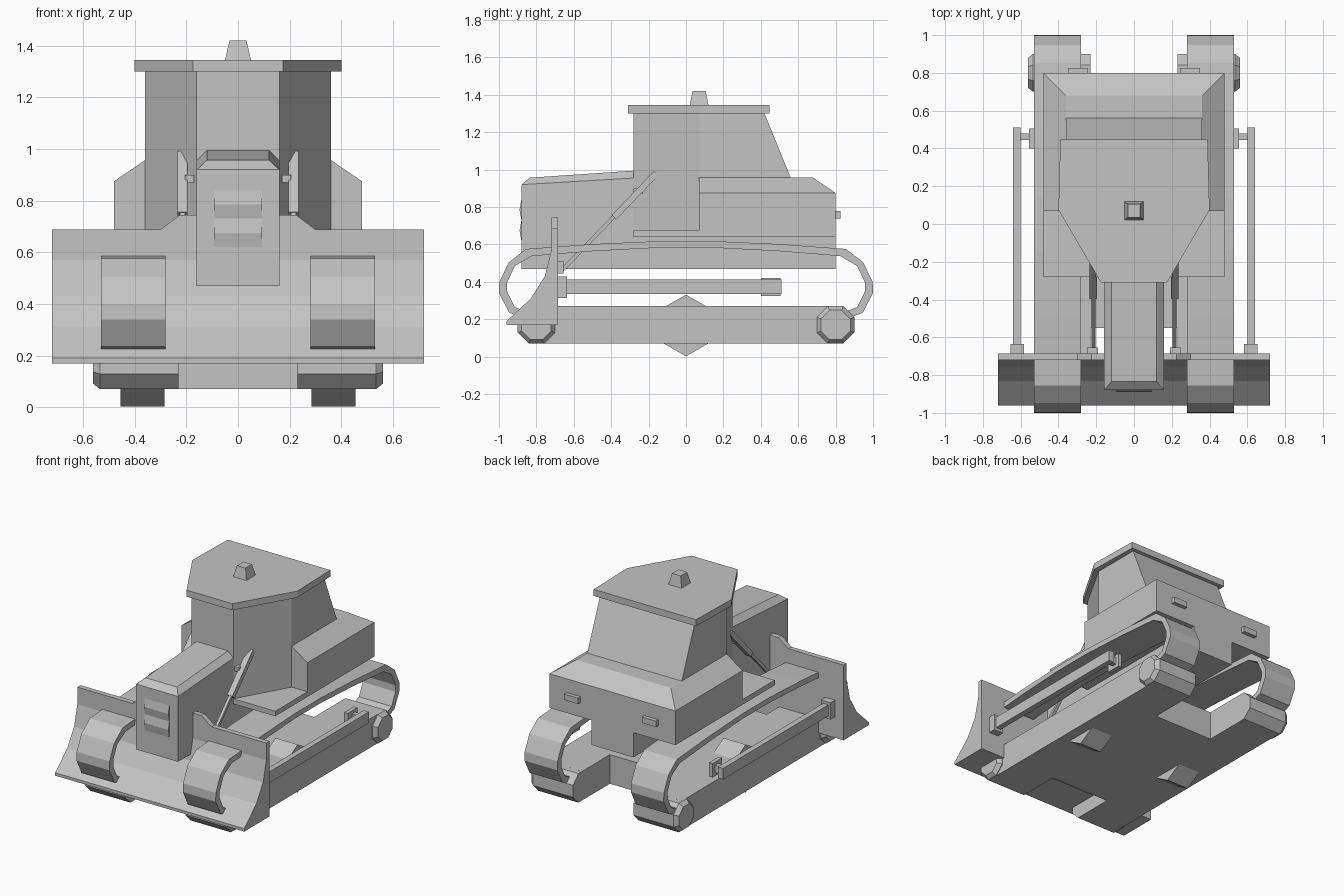
import bpy, bmesh, math
from mathutils import Vector

if "Cube" in bpy.data.objects:
    bpy.data.objects.remove(bpy.data.objects["Cube"])

grey = bpy.data.materials.new("plain grey")
grey.use_nodes = True
COLOR = (0.55, 0.55, 0.55, 1)
grey.diffuse_color = COLOR
grey.node_tree.nodes["Principled BSDF"].inputs["Base Color"].default_value = COLOR


def loft(name, rings):
    """Closed solid through rings that have equal point counts."""
    bm = bmesh.new()
    loops = [[bm.verts.new(p) for p in ring] for ring in rings]
    n = len(loops[0])
    for a, b in zip(loops, loops[1:]):
        for i in range(n):
            j = (i + 1) % n
            bm.faces.new((a[i], a[j], b[j], b[i]))
    bm.faces.new(loops[0])
    bm.faces.new(loops[-1])
    bmesh.ops.recalc_face_normals(bm, faces=bm.faces)
    mesh = bpy.data.meshes.new(name)
    bm.to_mesh(mesh)
    bm.free()
    mesh.materials.append(grey)
    obj = bpy.data.objects.new(name, mesh)
    bpy.context.collection.objects.link(obj)
    return obj


def side_prism(name, yz, x0, x1):
    return loft(name, [[(x, y, z) for y, z in yz] for x in (x0, x1)])


def top_prism(name, xy, z0, z1):
    return loft(name, [[(x, y, z) for x, y in xy] for z in (z0, z1)])


def rect(x, y0, y1, z):
    return [(-x, y0, z), (x, y0, z), (x, y1, z), (-x, y1, z)]


def box(name, x0, x1, y0, y1, z0, z1):
    return side_prism(name, [(y0, z0), (y1, z0), (y1, z1), (y0, z1)], x0, x1)


def polygon(n, r, y, z, turn=0.0):
    return [(y + r * math.cos(turn + math.tau * i / n),
             z + r * math.sin(turn + math.tau * i / n)) for i in range(n)]


def bar(name, start, end, w, h):
    """Square bar between two points in one x plane."""
    a, b = Vector(start), Vector(end)
    up = (b - a).normalized().cross(Vector((1, 0, 0))) * h
    across = Vector((w, 0, 0))
    corners = (across + up, across - up, -across - up, up - across)
    return loft(name, [[p + c for c in corners] for p in (a, b)])


# Hull, hood and grille
box("lower_hull", -0.16, 0.16, -0.5, 0.8, 0.47, 0.66)
loft("hood", [
    rect(0.16, -0.88, -0.2, 0.47),
    [(-0.16, -0.88, 0.92), (0.16, -0.88, 0.92), (0.16, -0.2, 0.96), (-0.16, -0.2, 0.96)],
    [(-0.12, -0.835, 0.957), (0.12, -0.835, 0.957), (0.12, -0.2, 1.0), (-0.12, -0.2, 1.0)],
])
for i, top in enumerate((0.84, 0.73)):
    side_prism(f"grille_louvre_{i + 1}",
               [(-0.875, top), (-0.88, top), (-0.89, top - 0.055),
                (-0.88, top - 0.11), (-0.875, top - 0.11)], -0.093, 0.093)

# Deck and rear housing
box("deck", -0.48, 0.48, -0.28, 0.8, 0.64, 0.675)
loft("rear_housing", [
    rect(0.48, 0.07, 0.8, 0.66),
    rect(0.48, 0.07, 0.8, 0.875),
    rect(0.36, 0.07, 0.68, 0.957),
])

# Cab, roof and beacon
def cab_ring(back, z):
    return [(-0.16, -0.28, z), (0.16, -0.28, z), (0.36, 0.07, z),
            (0.36, back, z), (-0.36, back, z), (-0.36, 0.07, z)]

loft("cab", [cab_ring(0.67, 0.67), cab_ring(0.56, 0.957), cab_ring(0.42, 1.3)])
top_prism("cab_roof", [(-0.175, -0.31), (0.175, -0.31), (0.4, 0.075),
                       (0.39, 0.447), (-0.39, 0.447), (-0.4, 0.075)], 1.3, 1.345)
loft("beacon", [rect(0.05, 0.02, 0.12, 1.345), rect(0.033, 0.035, 0.105, 1.42)])

# Blade with raised middle
side_prism("blade", [(-0.685, 0.17), (-0.685, 0.688), (-0.72, 0.688), (-0.72, 0.57),
                     (-0.755, 0.43), (-0.83, 0.31), (-0.96, 0.19), (-0.96, 0.17)],
           -0.72, 0.72)
loft("blade_crest", [[(-0.3, y, 0.688), (0.3, y, 0.688), (0.225, y, 0.745), (-0.225, y, 0.745)]
                     for y in (-0.72, -0.685)])

# Underframe middle
box("underframe", -0.28, 0.28, -0.55, 0.5, 0.07, 0.27)

# Track band outline, rear half, mirrored to the front
outer = [(0.14, 0.618), (0.5, 0.602), (0.855, 0.576), (0.947, 0.505), (0.998, 0.4),
         (1.0, 0.34), (0.945, 0.235), (0.88, 0.21)]
inner = [(0.14, 0.583), (0.5, 0.564), (0.825, 0.538), (0.915, 0.485), (0.957, 0.395),
         (0.957, 0.35), (0.915, 0.265), (0.865, 0.245)]


def front(pts):
    return [(-y, z) for y, z in reversed(pts)]


band = front(outer) + outer + inner[::-1] + front(inner)[::-1]

for s, label in ((1, "left"), (-1, "right")):
    side_prism(f"{label}_track_band", band, s * 0.28, s * 0.53)
    box(f"{label}_track_frame", s * 0.23, s * 0.53, -0.8, 0.8, 0.07, 0.27)

    # End wheels with a chamfered outer rim
    for y, end in ((-0.8, "front"), (0.8, "rear")):
        rings = []
        for x, r in ((0.23, 0.108), (0.535, 0.108), (0.562, 0.085)):
            rings.append([(s * x, a, b) for a, b in polygon(8, r, y, 0.17, math.pi / 8)])
        loft(f"{label}_{end}_wheel", rings)

    side_prism(f"{label}_middle_roller", polygon(6, 0.165, 0, 0.167, math.pi / 6),
               s * 0.285, s * 0.455)

    # Push arm and its mounts
    box(f"{label}_push_arm", s * 0.6, s * 0.64, -0.64, 0.51, 0.335, 0.412)
    box(f"{label}_arm_front_mount", s * 0.582, s * 0.655, -0.69, -0.635, 0.315, 0.43)
    box(f"{label}_arm_pin", s * 0.55, s * 0.605, 0.445, 0.48, 0.35, 0.4)
    box(f"{label}_arm_rear_mount", s * 0.528, s * 0.556, 0.4, 0.505, 0.325, 0.42)

    # Lift cylinder
    x = s * 0.215
    bar(f"{label}_lift_rod", (x, -0.66, 0.465), (x, -0.36, 0.775), 0.01, 0.01)
    bar(f"{label}_lift_barrel", (x, -0.385, 0.745), (x, -0.16, 0.98), 0.02, 0.017)
    box(f"{label}_lift_pivot", s * 0.17, s * 0.205, -0.28, -0.23, 0.87, 0.9)
    box(f"{label}_lift_mount", s * 0.19, s * 0.25, -0.69, -0.655, 0.445, 0.51)

    # Rear lamp
    box(f"{label}_rear_lamp", s * 0.243, s * 0.35, 0.79, 0.827, 0.74, 0.78)
